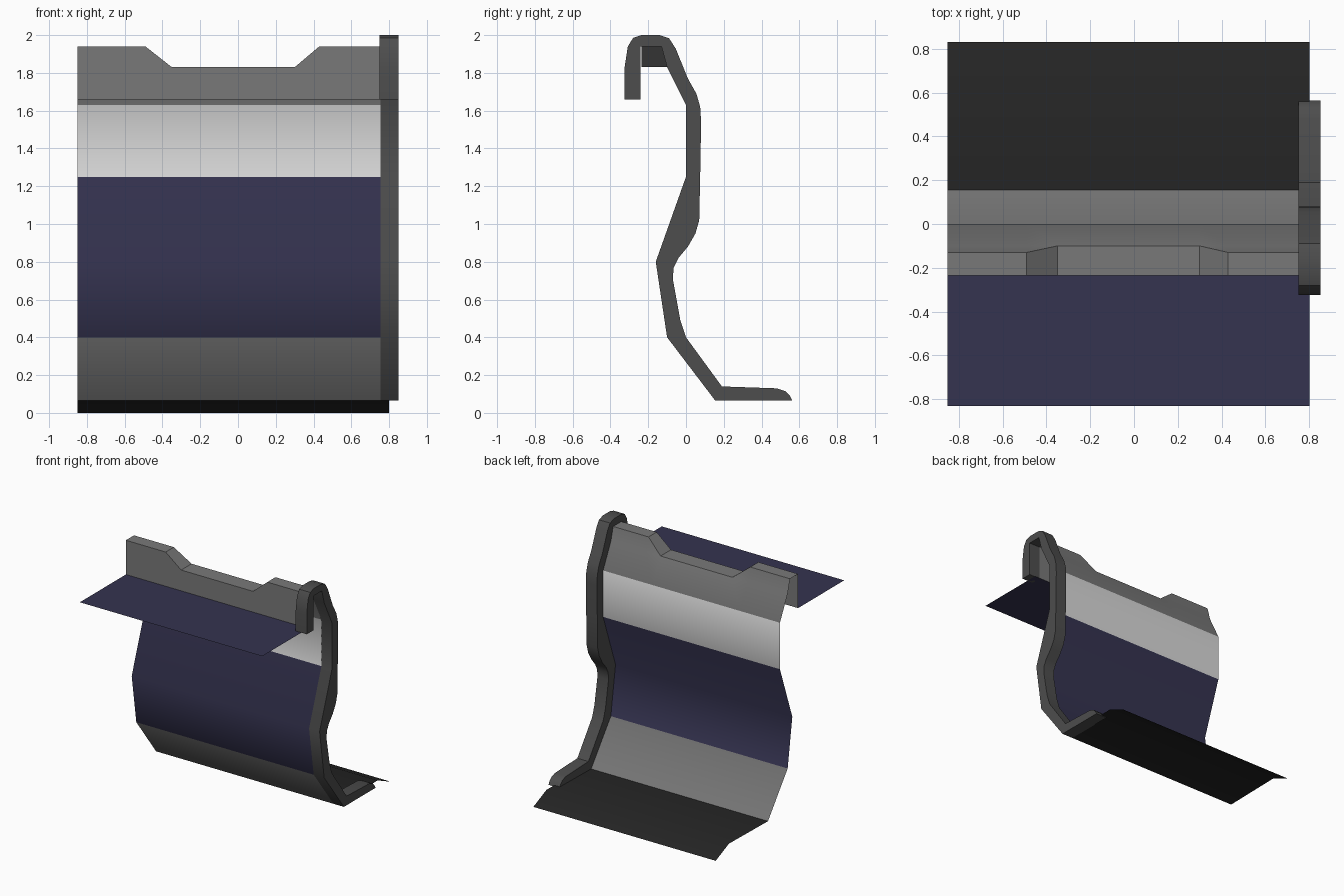
import bpy, bmesh, math

if "Cube" in bpy.data.objects:
    bpy.data.objects.remove(bpy.data.objects["Cube"])


def material(name, rgb):
    m = bpy.data.materials.new(name)
    m.diffuse_color = (*rgb, 1)
    m.use_nodes = True
    m.node_tree.nodes["Principled BSDF"].inputs["Base Color"].default_value = m.diffuse_color
    return m


GREY = material("mid grey", (0.19, 0.19, 0.19))
WHITE = material("light grey", (0.70, 0.70, 0.70))
NAVY = material("dark navy", (0.035, 0.033, 0.08))
TRIM = material("trim grey", (0.075, 0.075, 0.075))
BLACK = material("floor black", (0.018, 0.018, 0.018))


def finish(name, bm, mats, rule=None):
    """Turn a bmesh into an object, colouring faces by a rule."""
    bmesh.ops.remove_doubles(bm, verts=bm.verts, dist=0.0005)
    if rule:
        for f in bm.faces:
            f.material_index = rule(f.calc_center_median())
    me = bpy.data.meshes.new(name)
    bm.to_mesh(me)
    bm.free()
    for m in mats:
        me.materials.append(m)
    ob = bpy.data.objects.new(name, me)
    bpy.context.collection.objects.link(ob)
    bpy.ops.object.select_all(action='DESELECT')
    ob.select_set(True)
    bpy.context.view_layer.objects.active = ob
    bpy.ops.object.shade_smooth_by_angle(angle=math.radians(30))
    return ob


def sheet(name, sections, mats, rule=None):
    """Loft an open sheet through (x, [(y, z), ...]) sections."""
    bm = bmesh.new()
    rows = [[bm.verts.new((x, y, z)) for y, z in pts] for x, pts in sections]
    for a, b in zip(rows, rows[1:]):
        for i in range(len(a) - 1):
            bm.faces.new((a[i], b[i], b[i + 1], a[i + 1]))
    return finish(name, bm, mats, rule)


# Bent wall with a folded header; the header top is notched in the middle
lower = [(0.155, 0.065), (-0.10, 0.40), (-0.16, 0.80), (0, 1.25), (0, 1.63), (-0.10, 1.83)]
high = lower + [(-0.13, 1.94), (-0.235, 1.94), (-0.235, 1.83), (-0.235, 1.66)]
low = lower + [(-0.10, 1.83), (-0.235, 1.83), (-0.235, 1.83), (-0.235, 1.66)]
stations = [(-0.85, high), (-0.49, high), (-0.35, low), (0.30, low), (0.43, high), (0.755, high)]


def wall_colour(c):
    if c.z < 0.4 or c.z > 1.64:
        return 0
    return 1 if c.z < 1.25 else 2


sheet("wall_panel", stations, [GREY, NAVY, WHITE], wall_colour)

# Flat shelf in front of the header
shelf = [(-0.83, 1.66), (-0.235, 1.66)]
sheet("front_shelf", [(-0.85, shelf), (0.80, shelf)], [NAVY])

# Floor sheet behind the wall with a turned-down rear lip
floor = [(0.155, 0.066), (0.66, 0.075), (0.83, 0.0)]
sheet("floor_sheet", [(-0.85, floor), (0.80, floor)], [BLACK])

# Thick edge trim that follows the wall profile
outline = [
    (-0.325, 1.66), (-0.325, 1.83), (-0.308, 1.94), (-0.28, 1.985), (-0.235, 2.0),
    (-0.14, 2.0), (-0.09, 1.983), (-0.055, 1.93), (0.01, 1.77), (0.055, 1.69),
    (0.075, 1.62), (0.08, 1.54), (0.075, 1.25), (0.07, 1.02), (0.05, 0.95), (0.01, 0.88),
    (-0.04, 0.82), (-0.065, 0.77), (-0.07, 0.71), (-0.03, 0.49), (0, 0.40),
    (0.19, 0.14), (0.48, 0.13), (0.525, 0.115), (0.55, 0.09), (0.563, 0.065),
    (0.155, 0.065), (-0.10, 0.40), (-0.16, 0.80), (0, 1.25), (0, 1.63),
    (-0.10, 1.83), (-0.13, 1.94), (-0.24, 1.94), (-0.24, 1.66)]
bm = bmesh.new()
cap = bm.faces.new([bm.verts.new((0.75, y, z)) for y, z in outline])
ext = bmesh.ops.extrude_face_region(bm, geom=[cap], use_keep_orig=True)
bmesh.ops.translate(bm, vec=(0.10, 0, 0),
                    verts=[g for g in ext["geom"] if isinstance(g, bmesh.types.BMVert)])
bmesh.ops.recalc_face_normals(bm, faces=bm.faces)
finish("edge_trim", bm, [TRIM])
